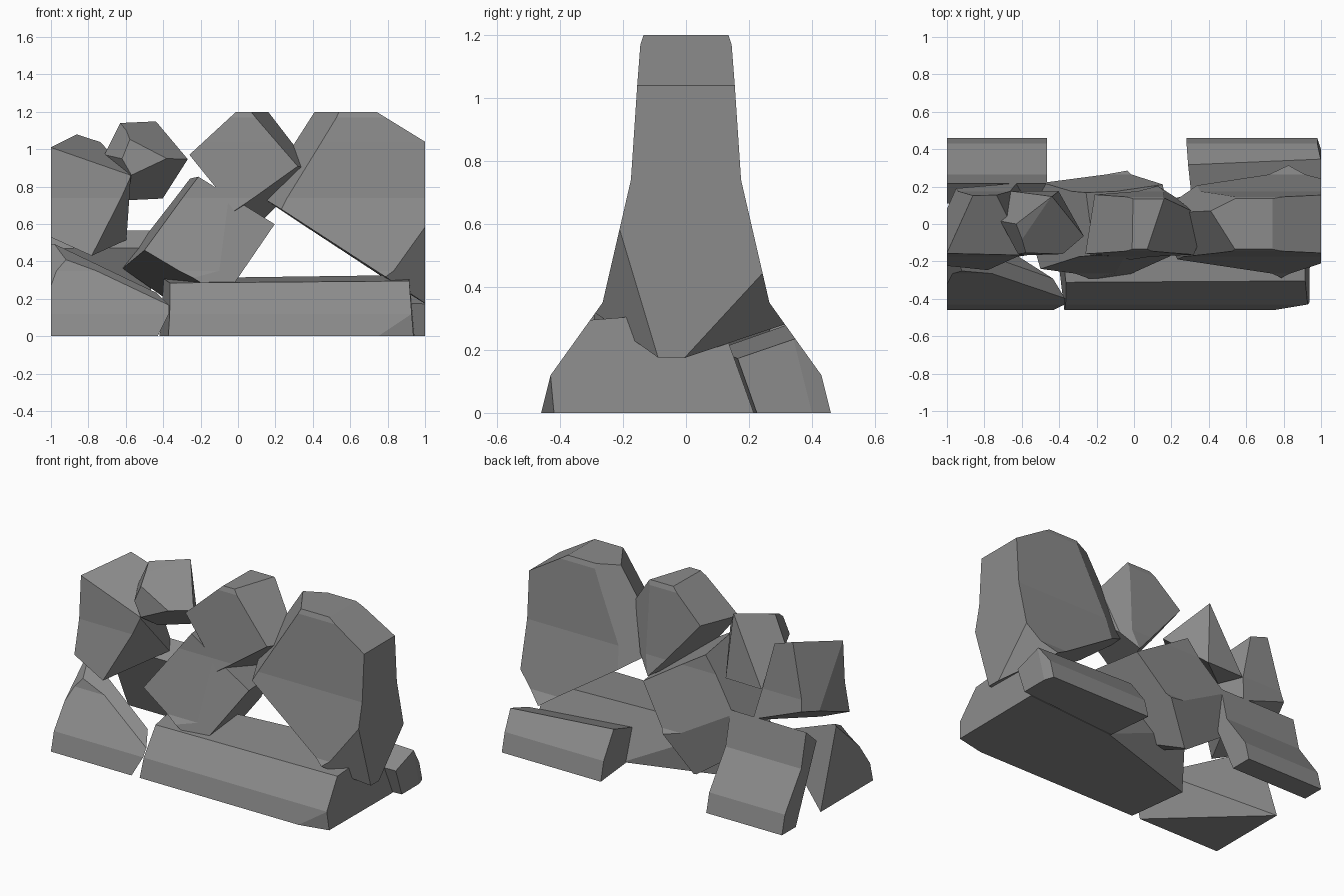
import bpy, bmesh
from mathutils import Vector

# Half cross-section of the rubble wall: (half depth, height)
HALF = [(.46, 0), (.43, .12), (.265, .35), (.175, .74), (.155, 1.04), (.145, 1.17), (.135, 1.2)]

STONE = bpy.data.materials.new("stone_grey")
STONE.diffuse_color = (.26, .26, .26, 1)


def wall_block(bm):
    """Full wall: the mirrored cross-section extruded along x."""
    outline = [(-y, z) for y, z in HALF] + [(y, z) for y, z in reversed(HALF)]
    face = bm.faces.new([bm.verts.new((-1, y, z)) for y, z in outline])
    ext = bmesh.ops.extrude_face_region(bm, geom=[face])
    moved = [v for v in ext["geom"] if isinstance(v, bmesh.types.BMVert)]
    bmesh.ops.translate(bm, vec=(2, 0, 0), verts=moved)
    bmesh.ops.recalc_face_normals(bm, faces=bm.faces[:])


def rock(name, inside, *cuts):
    """Split one stone out of the wall; each cut is a plane through three points."""
    bm = bmesh.new()
    wall_block(bm)
    for a, b, c in cuts:
        a, b, c = Vector(a), Vector(b), Vector(c)
        n = (b - a).cross(c - a).normalized()
        if n.dot(Vector(inside) - a) > 0:
            n = -n
        bmesh.ops.bisect_plane(bm, geom=bm.verts[:] + bm.edges[:] + bm.faces[:], dist=1e-5,
                               plane_co=a, plane_no=n, clear_outer=True)
        bmesh.ops.holes_fill(bm, edges=[e for e in bm.edges if e.is_boundary], sides=0)
    bmesh.ops.recalc_face_normals(bm, faces=bm.faces[:])
    me = bpy.data.meshes.new(name)
    bm.to_mesh(me)
    bm.free()
    me.materials.append(STONE)
    bpy.context.collection.objects.link(bpy.data.objects.new(name, me))


# Tall boulder on the right
rock("tall_right_boulder", (.6, 0, .8),
     ((.54, -.135, 1.2), (.23, -.185, .68), (.41, .07, 1.2)),
     ((.41, .07, 1.2), (.54, .135, 1.2), (.34, .2, .63)),
     ((.23, -.185, .68), (.8, -.28, .31), (.15, .18, .725)),
     ((.74, -.135, 1.2), (1, -.155, 1.04), (1, .155, 1.04)),
     ((.81, -.27, .31), (1, -.21, .58), (1, -.09, .18)),
     ((1, .24, .44), (1, 0, .18), (.85, .3, .3)))

# Long foundation stone
rock("long_base_stone", (.2, -.2, .15),
     ((-.37, -.31, .285), (.91, -.305, .295), (.75, .15, .33)),
     ((.93, -.44, .1), (.915, -.3, .3), (.935, .2, .1)),
     ((.75, -.46, 0), (.93, -.43, .12), (.935, -.42, 0)),
     ((-.365, -.43, .12), (-.365, -.3, .29), (-.42, -.07, 0)),
     ((-.41, -.07, 0), (.31, .16, 0), (.31, .2, .3)),
     ((1, .22, 0), (1, .16, .17), (.31, .165, 0)))

# Low stone at the back right
rock("back_right_base_stone", (.65, .3, .1),
     ((1, .225, 0), (1, .165, .17), (.31, .168, 0)),
     ((.3, .31, .275), (1, .345, .235), (1, .17, .175)),
     ((.28, .46, 0), (.31, .16, 0), (.29, .31, .27)),
     ((.98, .46, 0), (.98, .43, .12), (1, .35, .2)))

# Wedge stone at the front left
rock("front_left_base_stone", (-.8, -.3, .15),
     ((-.92, -.25, .41), (-.37, -.4, .165), (-.79, -.05, .45)),
     ((-1, -.29, .3), (-.92, -.25, .41), (-1, -.15, .43)),
     ((-.43, -.46, 0), (-1, .07, 0), (-.37, -.43, .12)),
     ((-.86, -.14, .43), (-.37, -.33, .25), (-1, .07, 0)),
     ((-.37, -.43, .12), (-.37, -.3, .29), (-.425, -.07, 0)))

# Leaning stone at the back left
rock("back_left_base_stone", (-.75, .3, .3),
     ((-1, .32, 0), (-.46, .32, 0), (-1, .11, .47)),
     ((-1, .11, .47), (-1, .2, .55), (-.46, .22, .57)),
     ((-.465, .46, 0), (-.465, .3, .3), (-.465, .2, .5)))

# Upper left boulder
rock("upper_left_boulder", (-.82, 0, .75),
     ((-1, -.155, 1.01), (-.57, -.165, .86), (-.86, .155, 1.08)),
     ((-.57, -.165, .86), (-.78, -.24, .43), (-.55, .05, .72)),
     ((-.73, .155, 1.02), (-.68, .05, .97), (-.62, .2, .55)),
     ((-1, -.22, .53), (-.78, -.245, .43), (-.62, .2, .54)),
     ((-1, -.155, 1.01), (-.86, .155, 1.08), (-.97, .19, .6)))

# Small stone perched at the top left
rock("small_top_stone", (-.5, 0, .95),
     ((-.57, -.152, 1.07), (-.63, 0, 1.14), (-.44, .15, 1.15)),
     ((-.44, .15, 1.15), (-.28, -.05, .96), (-.38, -.16, .95)),
     ((-.38, -.16, .95), (-.57, -.165, .86), (-.4, .17, .74)),
     ((-.57, -.155, 1.07), (-.73, .05, .98), (-.63, 0, 1.14)),
     ((-.57, -.165, .86), (-.73, .05, .97), (-.6, .05, .73)),
     ((-.63, 0, 1.14), (-.44, .15, 1.14), (-.7, .06, .9)),
     ((-.6, .1, .73), (-.4, .15, .735), (-.6, .2, .735)),
     ((-.28, -.05, .96), (-.44, .15, 1.15), (-.4, .17, .74)))

# Upper middle boulder
rock("upper_middle_boulder", (.05, 0, .95),
     ((-.26, -.16, .97), (-.02, -.19, .67), (-.11, .16, .89)),
     ((-.26, -.16, .97), (-.01, -.135, 1.2), (-.2, .16, 1.02)),
     ((.07, -.135, 1.2), (.3, -.165, .93), (.16, .135, 1.2)),
     ((.16, .14, 1.2), (.31, .07, 1.0), (.2, .16, .65)),
     ((.31, .07, 1.0), (.34, -.05, .92), (.2, .17, .65)),
     ((-.02, -.19, .67), (.32, -.165, .91), (.15, .19, .64)))

# Central boulder
rock("central_boulder", (-.15, 0, .5),
     ((-.2, -.16, .87), (-.5, -.24, .46), (-.36, .2, .71)),
     ((-.5, -.24, .46), (-.2, -.3, .29), (-.45, .1, .28)),
     ((-.2, -.3, .29), (0, -.29, .3), (0, .2, .1)),
     ((0, -.28, .31), (.2, -.21, .6), (.06, .22, .45)),
     ((-.03, -.185, .68), (-.1, -.265, .35), (.2, -.17, .6)),
     ((-.16, -.165, .82), (.2, -.2, .6), (0, .2, .68)),
     ((-.48, .215, .5), (-.06, .28, .32), (-.03, .25, .1)))
